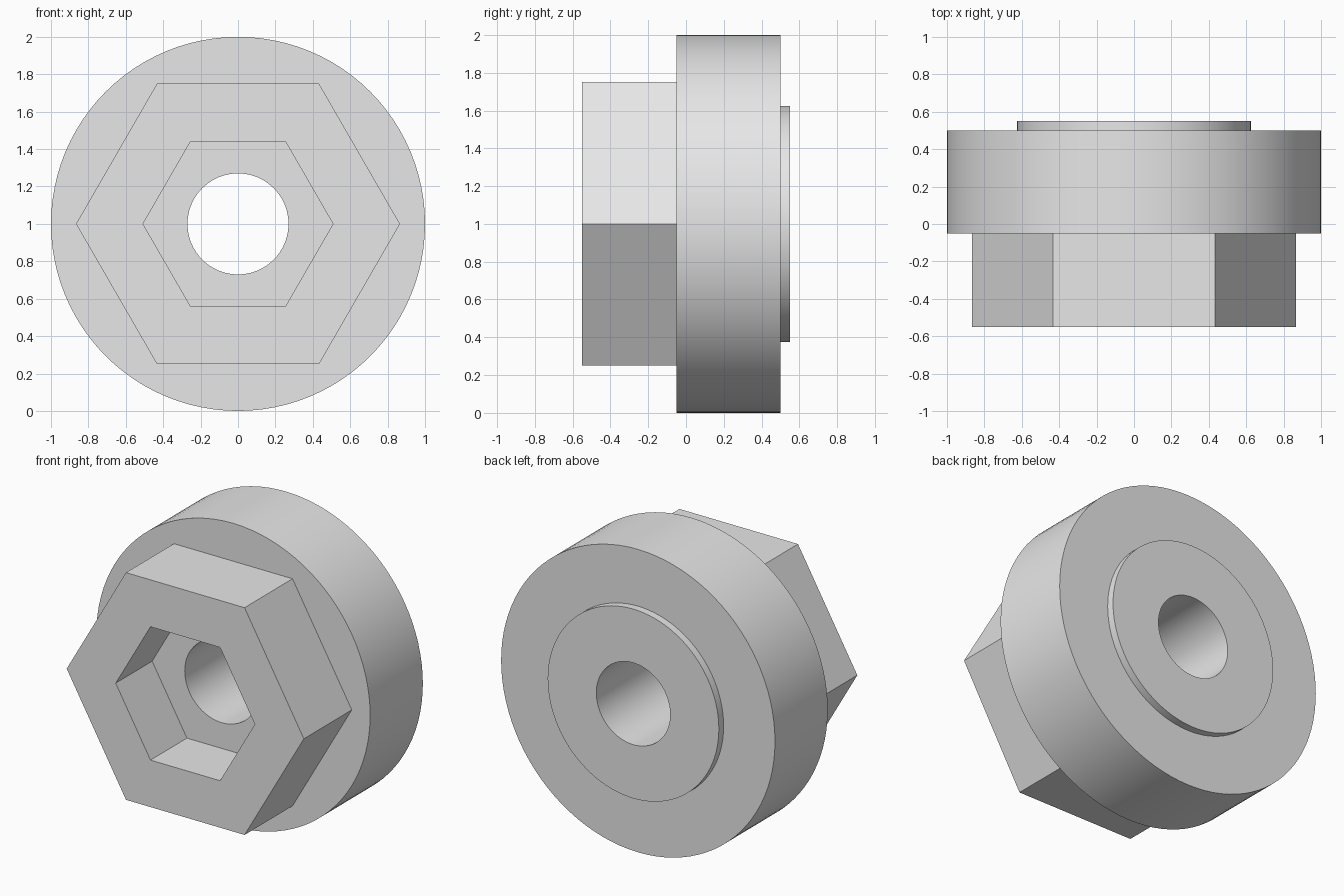
import bpy
import bmesh
from math import pi, cos, sin, radians

if "Cube" in bpy.data.objects:
    bpy.data.objects.remove(bpy.data.objects["Cube"], do_unlink=True)

SEGMENTS = 96          # multiple of six, so hexagon corners land on vertices
CENTRE_Z = 1.0


def circle(radius):
    return lambda a: radius


def hexagon(apothem):
    return lambda a: apothem / cos(a % (pi / 3) - pi / 6)


def add_ring(bm, outline, y):
    ring = []
    for i in range(SEGMENTS):
        # reduce the angle by index so corners are exact
        r = outline(2 * pi * (i % (SEGMENTS // 6)) / SEGMENTS)
        a = 2 * pi * i / SEGMENTS
        ring.append(bm.verts.new((r * cos(a), y, CENTRE_Z + r * sin(a))))
    return ring


# Closed cross-section from the hex head, round the back, through the bore
sections = [
    (hexagon(0.75), -0.55),   # hex head front
    (hexagon(0.75), -0.05),   # hex head meets flange
    (circle(1.0), -0.05),     # flange front
    (circle(1.0), 0.50),      # flange back
    (circle(0.625), 0.50),    # raised boss base
    (circle(0.625), 0.55),    # raised boss face
    (circle(0.27), 0.55),     # bore exit
    (circle(0.27), -0.17),    # bore at socket floor
    (hexagon(0.44), -0.17),   # hex socket floor
    (hexagon(0.44), -0.55),   # hex socket mouth
]

bm = bmesh.new()
rings = [add_ring(bm, outline, y) for outline, y in sections]
for k, ring in enumerate(rings):
    following = rings[(k + 1) % len(rings)]
    for i in range(SEGMENTS):
        j = (i + 1) % SEGMENTS
        bm.faces.new((ring[i], ring[j], following[j], following[i]))
bmesh.ops.recalc_face_normals(bm, faces=bm.faces)

mesh = bpy.data.meshes.new("flanged_hex_nut")
bm.to_mesh(mesh)
bm.free()
nut = bpy.data.objects.new("flanged_hex_nut", mesh)
bpy.context.collection.objects.link(nut)

# Plain grey metal
grey = bpy.data.materials.new("plain_grey")
grey.use_nodes = True
colour = (0.8, 0.8, 0.8, 1.0)
grey.diffuse_color = colour
grey.node_tree.nodes["Principled BSDF"].inputs["Base Color"].default_value = colour
mesh.materials.append(grey)

# Smooth round walls, crisp edges
bpy.ops.object.select_all(action='DESELECT')
nut.select_set(True)
bpy.context.view_layer.objects.active = nut
bpy.ops.object.shade_smooth_by_angle(angle=radians(30))
